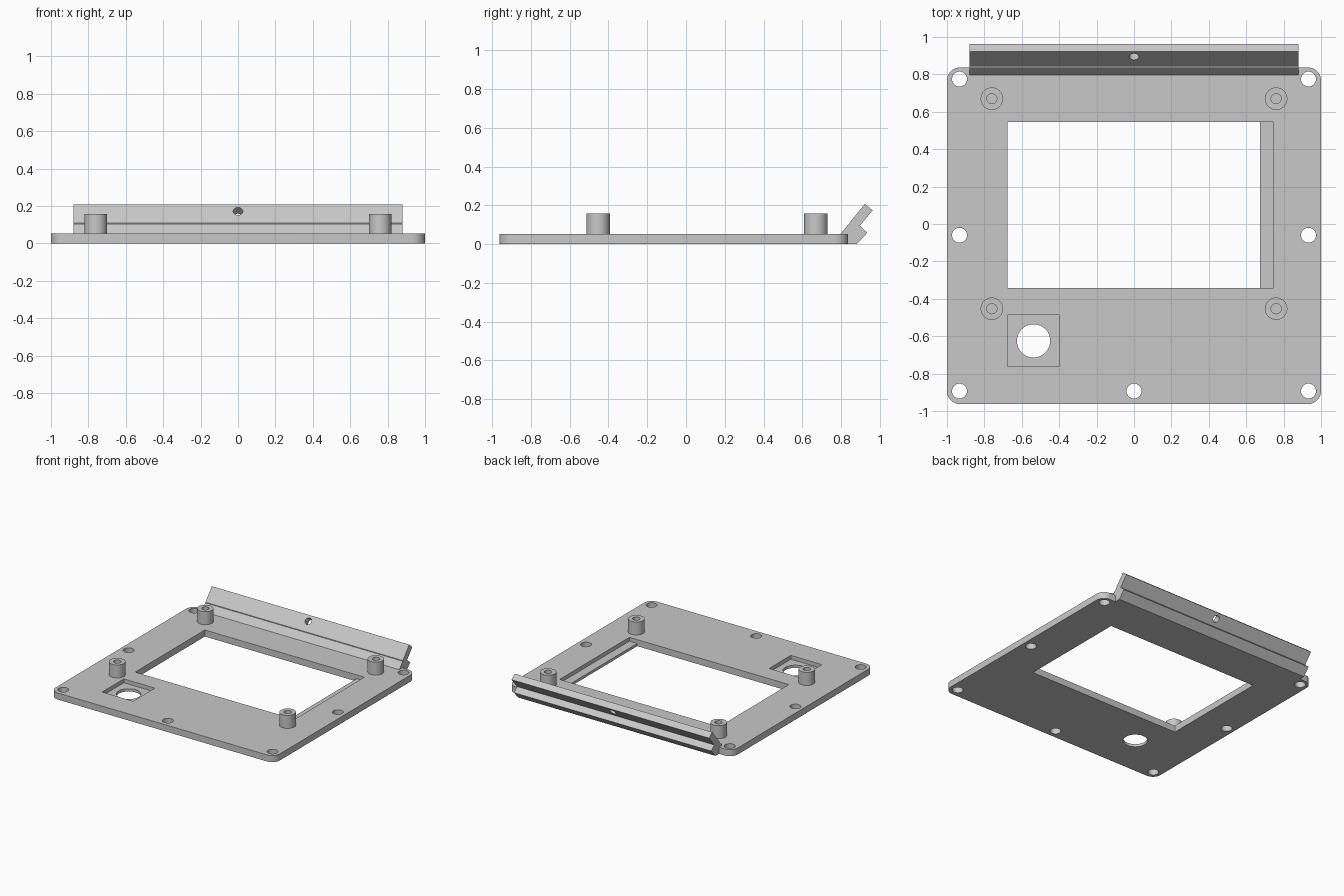
import bpy
import bmesh
from math import pi, sin, cos, atan2
from mathutils import Matrix, Vector

if "Cube" in bpy.data.objects:
    bpy.data.objects.remove(bpy.data.objects["Cube"], do_unlink=True)

grey = bpy.data.materials.new("light grey plastic")
grey.use_nodes = True
colour = (0.58, 0.58, 0.58, 1)
grey.diffuse_color = colour
grey.node_tree.nodes["Principled BSDF"].inputs["Base Color"].default_value = colour

TOP = 0.053        # plate thickness
LEDGE = 0.022      # floor height of the shallow recesses


def prism(name, outline, depth, matrix=Matrix()):
    """Extrude a closed 2D outline along local z."""
    bm = bmesh.new()
    face = bm.faces.new([bm.verts.new((u, v, 0)) for u, v in outline])
    ext = bmesh.ops.extrude_face_region(bm, geom=[face])
    verts = [g for g in ext["geom"] if isinstance(g, bmesh.types.BMVert)]
    bmesh.ops.translate(bm, verts=verts, vec=(0, 0, depth))
    bmesh.ops.recalc_face_normals(bm, faces=bm.faces)
    bm.transform(matrix)
    mesh = bpy.data.meshes.new(name)
    bm.to_mesh(mesh)
    bm.free()
    mesh.materials.append(grey)
    obj = bpy.data.objects.new(name, mesh)
    bpy.context.collection.objects.link(obj)
    return obj


def circle(radius, sides=32):
    return [(radius * cos(2 * pi * i / sides), radius * sin(2 * pi * i / sides))
            for i in range(sides)]


def rectangle(x0, x1, y0, y1):
    return [(x0, y0), (x1, y0), (x1, y1), (x0, y1)]


def rounded(x0, x1, y0, y1, r, steps=8):
    centres = [(x1 - r, y1 - r), (x0 + r, y1 - r), (x0 + r, y0 + r), (x1 - r, y0 + r)]
    return [(cx + r * cos((k + i / steps) * pi / 2), cy + r * sin((k + i / steps) * pi / 2))
            for k, (cx, cy) in enumerate(centres) for i in range(steps + 1)]


def activate(obj):
    bpy.ops.object.select_all(action="DESELECT")
    obj.select_set(True)
    bpy.context.view_layer.objects.active = obj


def cut(obj, cutter):
    activate(obj)
    mod = obj.modifiers.new("cut", "BOOLEAN")
    mod.operation, mod.solver, mod.object = "DIFFERENCE", "EXACT", cutter
    bpy.ops.object.modifier_apply(modifier=mod.name)
    bpy.data.objects.remove(cutter, do_unlink=True)


def finish(obj):
    activate(obj)
    bpy.ops.object.shade_smooth_by_angle(angle=pi / 6)


def at(x, y, z):
    return Matrix.Translation((x, y, z))


# Base plate with rounded corners
plate = prism("base_plate", rounded(-1, 1, -0.963, 0.837, 0.07), TOP)

# Display window with a sunken ledge along its left side
cut(plate, prism("window_cutter", rectangle(-0.677, 0.675, -0.343, 0.545), 0.3, at(0, 0, -0.1)))
cut(plate, prism("ledge_cutter", rectangle(0.6, 0.745, -0.343, 0.545), 0.2, at(0, 0, LEDGE)))

# Square pocket with a round opening
cut(plate, prism("pocket_cutter", rectangle(-0.677, -0.4, -0.763, -0.487), 0.2, at(0, 0, LEDGE)))
cut(plate, prism("opening_cutter", circle(0.089, 48), 0.3, at(-0.537, -0.625, -0.1)))

# Screw holes around the rim
holes = [(s * 0.933, y) for s in (-1, 1) for y in (0.775, -0.06, -0.893)] + [(0, -0.893)]
for x, y in holes:
    cut(plate, prism("screw_cutter", circle(0.04), 0.3, at(x, y, -0.1)))
finish(plate)

# Mounting posts with blind screw holes
for side, x in (("left", 0.76), ("right", -0.76)):
    for end, y in (("back", 0.67), ("front", -0.453)):
        post = prism(f"{end}_{side}_post", circle(0.06), 0.118, at(x, y, 0.04))
        cut(post, prism("post_cutter", circle(0.027), 0.2, at(x, y, TOP + 0.005)))
        finish(post)

# Slanted back rail, notched behind and grooved in front
profile = [(0.797, 0.04), (0.797, TOP), (0.837, 0.101), (0.843, 0.103), (0.843, 0.109),
           (0.923, 0.207), (0.963, 0.174), (0.897, 0.094), (0.935, 0.059), (0.882, 0),
           (0.836, 0), (0.836, 0.04)]
along_x = Matrix(((0, 0, 1, 0), (1, 0, 0, 0), (0, 1, 0, 0), (0, 0, 0, 1)))
rail = prism("back_rail", profile, 1.76, at(-0.88, 0, 0) @ along_x)

# Hole square to the rail face
slope = atan2(0.154, 0.126)
axis = Vector((0, -sin(slope), cos(slope)))
turn = axis.to_track_quat("Z", "Y").to_matrix().to_4x4()
cut(rail, prism("rail_cutter", circle(0.026), 0.3, at(0, 0.895, 0.171) @ turn @ at(0, 0, -0.15)))
finish(rail)
